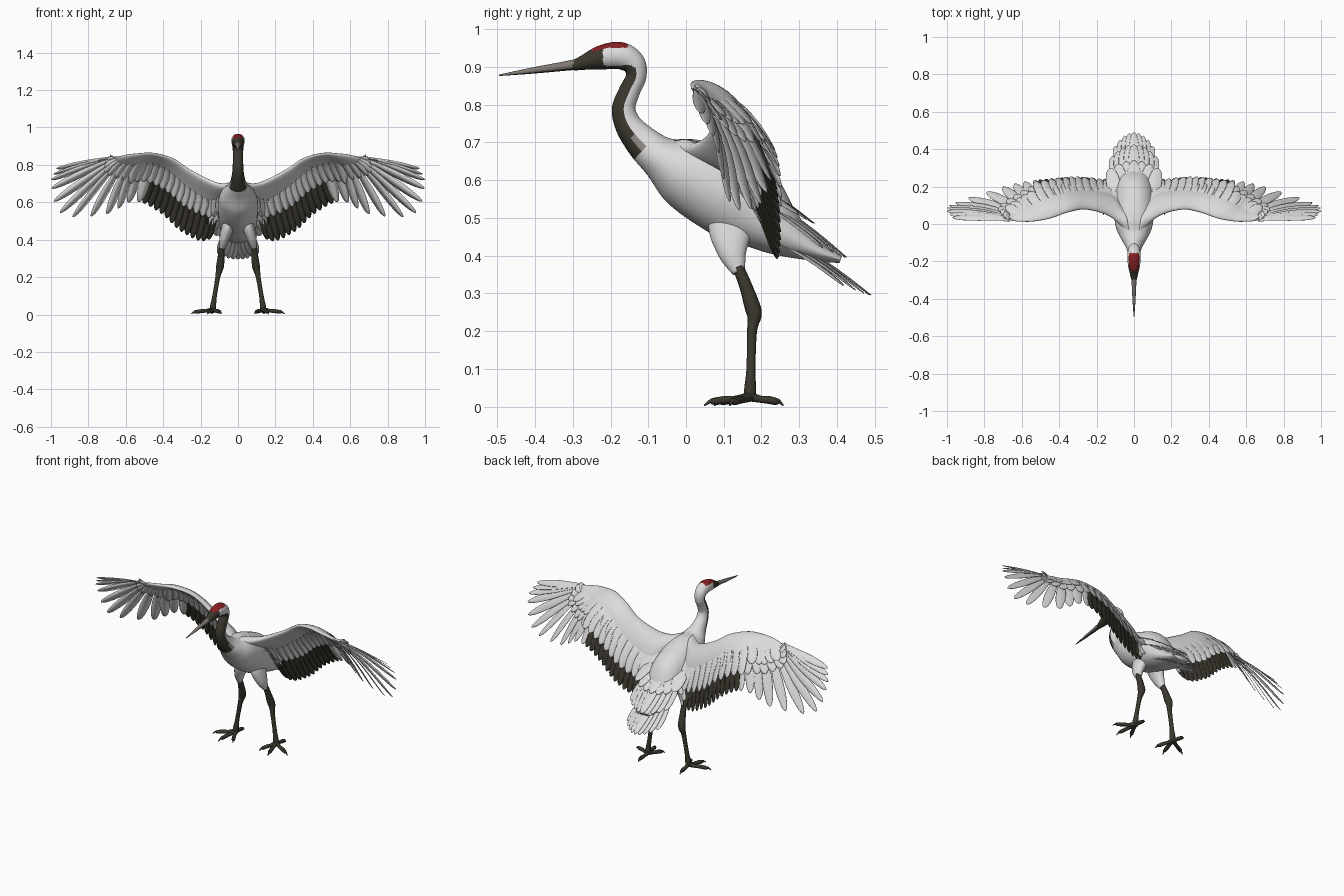
import bpy, bmesh, math
from mathutils import Vector as V

if "Cube" in bpy.data.objects:
    bpy.data.objects.remove(bpy.data.objects["Cube"])


def mat(name, r, g, b):
    m = bpy.data.materials.new(name)
    m.diffuse_color = (r, g, b, 1)
    m.use_nodes = True
    m.node_tree.nodes["Principled BSDF"].inputs["Base Color"].default_value = m.diffuse_color
    return m


WHITE = mat("plumage white", 0.72, 0.70, 0.70)
DARK = mat("charcoal", 0.042, 0.039, 0.027)
RED = mat("crown red", 0.24, 0.014, 0.016)
HORN = mat("beak horn", 0.22, 0.19, 0.17)
GREY = mat("neck grey", 0.28, 0.25, 0.23)


def spline(rows, t):
    """Catmull-Rom through rows of numbers, t in row units."""
    n = len(rows) - 1
    t = max(0, min(n, t))
    i = min(int(t), n - 1)
    f = t - i
    p1, p2 = rows[i], rows[i + 1]
    p0 = rows[i - 1] if i else [2 * a - b for a, b in zip(p1, p2)]
    p3 = rows[i + 2] if i + 2 <= n else [2 * b - a for a, b in zip(p1, p2)]
    return [b + .5 * f * (c - a + f * (2 * a - 5 * b + 4 * c - d + f * (3 * (b - c) + d - a)))
            for a, b, c, d in zip(p0, p1, p2, p3)]


def finish(name, bm, mats, mirror=False):
    bmesh.ops.recalc_face_normals(bm, faces=bm.faces[:])
    me = bpy.data.meshes.new(name)
    bm.to_mesh(me)
    bm.free()
    for m in mats:
        me.materials.append(m)
    for p in me.polygons:
        p.use_smooth = True
    ob = bpy.data.objects.new(name, me)
    bpy.context.collection.objects.link(ob)
    if mirror:
        ob.modifiers.new("mirror", 'MIRROR')
    return ob


def bridge(bm, rings, pick=None):
    """Skin a list of closed vertex rings and cap both ends."""
    n = len(rings[0])
    for i in range(len(rings) - 1):
        for j in range(n):
            k = (j + 1) % n
            f = bm.faces.new((rings[i][j], rings[i][k], rings[i + 1][k], rings[i + 1][j]))
            if pick:
                f.material_index = pick(i, j, f.calc_center_median())
    bm.faces.new(rings[0][::-1])
    f = bm.faces.new(rings[-1])
    if pick:
        f.material_index = pick(len(rings) - 2, 0, f.calc_center_median())


def tube(bm, rows, n=12, sub=4, pick=None):
    """Elliptical tube; rows are x, y, z, side radius, throat-side radius."""
    d = V(rows[-1][:3]) - V(rows[0][:3])
    ref = V((1, 0, 0)) if abs(d.x) < .7 * d.length else V((0, 1, 0))
    rings = []
    for i in range((len(rows) - 1) * sub + 1):
        t = i / sub
        x, y, z, ra, rb = spline(rows, t)
        T = (V(spline(rows, t + .1)[:3]) - V(spline(rows, t - .1)[:3])).normalized()
        S = (ref - T * ref.dot(T)).normalized()
        N = S.cross(T)
        rings.append([bm.verts.new(V((x, y, z)) + S * ra * math.cos(a) + N * rb * math.sin(a))
                      for a in (2 * math.pi * j / n for j in range(n))])
    bridge(bm, rings, pick)


def feather(bm, pos, side, normal, w, n=9, th=.0016):
    """Thin, nearly flat vane along pos(u), rounded at the tip."""
    rings = []
    for k in range(n + 1):
        u = 1 - (1 - k / n) ** 1.7
        ww = w * min(1, .45 + u) * math.sqrt(max(0.004, 1 - u ** 5))
        c = pos(u)
        rings.append([bm.verts.new(c + side * ww * a + normal * th * b) for a, b in
                      ((1, -.3), (.93, .6), (0, 1.2), (-.93, .6), (-1, -.3), (0, -.6))])
    bridge(bm, rings)


# Body, neck and head: one loft from tail root to face
BODY = [(0, .41, .39, .05, .01), (0, .34, .415, .075, .03), (0, .25, .465, .095, .068),
        (0, .16, .535, .104, .110), (0, .07, .583, .107, .108), (0, -.01, .626, .098, .092),
        (0, -.07, .662, .072, .058), (0, -.115, .70, .045, .046), (0, -.152, .745, .033, .036),
        (0, -.165, .79, .029, .031), (0, -.15, .835, .027, .028), (0, -.132, .875, .028, .027),
        (0, -.14, .91, .032, .032), (0, -.175, .93, .036, .036), (0, -.225, .925, .031, .032),
        (0, -.27, .912, .021, .02), (0, -.30, .903, .014, .013)]
SUB, AROUND = 16, 64


def body_colour(i, j, c):
    t = i / SUB
    throat = math.sin(2 * math.pi * (j + .5) / AROUND)
    if -.25 < c.y < -.155 and c.z > .951 + min(0, (c.y + .2) * .22):
        return 2
    if t > 12 and c.y < -.22 + max(0, .91 - c.z):
        return 1
    if 6.7 < t < 13.9 and throat > (0 if t < 11.5 else min(.75, (t - 11.5) * .6)):
        return 3 if t < 7.5 and throat < .35 else 1
    return 0


bm = bmesh.new()
tube(bm, BODY, AROUND, SUB, body_colour)
finish("body_neck_head", bm, [WHITE, DARK, RED, GREY])

# Beak with a dark lower edge
bm = bmesh.new()
tube(bm, [(0, -.275, .909, .016, .015), (0, -.33, .901, .012, .012),
          (0, -.41, .890, .008, .008), (0, -.495, .878, .002, .002)], 20, 4,
     lambda i, j, c: 1 if math.sin(2 * math.pi * (j + .5) / 20) > .5 else 0)
finish("beak", bm, [HORN, DARK])

# Legs and feet
bm = bmesh.new()
tube(bm, [(.03, .16, .56, .03, .05), (.048, .122, .485, .034, .062), (.071, .122, .415, .027, .041),
          (.086, .14, .355, .015, .017)], 24, 8)
finish("thigh", bm, [WHITE], True)
bm = bmesh.new()
tube(bm, [(x, y, z, r, r) for x, y, z, r in
          [(.086, .138, .37, .015), (.09, .158, .32, .017), (.095, .176, .265, .021),
           (.1, .181, .24, .019), (.108, .175, .20, .013), (.125, .172, .1, .012),
           (.133, .17, .045, .016), (.135, .17, .018, .015)]], 16, 5)
finish("leg", bm, [DARK], True)
bm = bmesh.new()
for tx, ty in [(.165, .048), (.25, .115), (.088, .075), (.14, .258)]:
    tube(bm, [(.135 + (tx - .135) * u, .17 + (ty - .17) * u, z, r, r) for u, z, r in
              [(0, .027, .014), (.3, .020, .010), (.55, .018, .011), (.78, .014, .010),
               (.84, .016, .006), (1, .003, .002)]], 10)
finish("toes", bm, [DARK], True)

# Wing surface: leading point, trailing point, camber per station
WING = [(.02, -.06, .685, .05, .22, .52, .035), (.12, .04, .705, .17, .24, .395, .035),
        (.25, .08, .77, .30, .25, .44, .03), (.35, .065, .835, .42, .245, .545, .033),
        (.45, .03, .862, .56, .23, .605, .035), (.54, .015, .86, .71, .195, .535, .03),
        (.60, .015, .853, .94, .12, .535, .025), (.64, .02, .845, 1.0, .08, .695, .015),
        (.66, .025, .84, .97, .035, .78, .005)]


def flat(s, c):
    r = spline(WING, s)
    return V(r[:3]).lerp(V(r[3:6]), c)


def frame(s, c):
    span = flat(min(8, s + .1), c) - flat(max(0, s - .1), c)
    chord = (flat(s, 1) - flat(s, 0)).normalized()
    span = (span - chord * span.dot(chord)).normalized()
    return span, span.cross(chord)


def surf(s, c, off=0):
    n = frame(s, .5)[1]
    return flat(s, c) + n * (off + spline(WING, s)[6] * 5.5 * c * (1 - c) ** 1.5)


def ramp(a, b, s0=4, s1=8):
    return lambda s: a + (b - a) * max(0, min(1, (s - s0) / (s1 - s0)))


roll = ramp(.10, -.38, 4.3, 6.5)


def feather_row(name, material, s0, s1, count, c0, c1, w, off, lift=0):
    """Vanes along the wing surface; lift raises the tips off it."""
    bm = bmesh.new()
    for k in range(count):
        s = s0 + (s1 - s0) * k / (count - 1)
        a, b = c0(s), c1(s)
        side, n = frame(s, .7)
        side = (side + n * roll(s)).normalized()
        n = side.cross(flat(s, 1) - flat(s, 0)).normalized()
        feather(bm, lambda u: surf(s, a + (b - a) * u, off + lift * u), side, n,
                w * ramp(1, .8, 5, 7)(s))
    finish(name, bm, [material], True)


# Fleshy leading part of the wing
arm_chord = ramp(.50, .12, 4, 7.5)
bm = bmesh.new()
rings = []
for i in range(65):
    s = i / 8
    cm = arm_chord(s)
    T = ramp(.036, .022, 0, 2)(s) * ramp(1, .35, 2, 8)(s)
    ring = []
    for k in range(24):
        a = 2 * math.pi * k / 24
        q = (1 - math.cos(a)) / 2
        ring.append(bm.verts.new(surf(s, cm * q, T * math.sin(a) * (1.25 - q) + .006 * q)))
    rings.append(ring)
bridge(bm, rings)
finish("wing_arm", bm, [WHITE], True)

# Wing feather rows
feather_row("tertials", WHITE, .1, .8, 4, ramp(.3, .3), ramp(.92, .92), .03, 0)
feather_row("secondaries", DARK, .9, 3.6, 13, ramp(.3, .3), ramp(1, 1), .026, 0)
feather_row("primaries", WHITE, 3.8, 8, 12, ramp(.25, .03), ramp(1, 1), .029, 0)
feather_row("greater_coverts", WHITE, .2, 3.9, 14, ramp(.2, .2), ramp(.73, .78, 0, 3), .031,
            .004, .030)
feather_row("primary_coverts", WHITE, 4.1, 7.2, 9, ramp(.2, .02), ramp(.76, .1, 4, 7.2),
            .031, .004, .014)
feather_row("median_coverts", WHITE, .2, 5.6, 17, ramp(.2, .06, 4, 6), ramp(.60, .33, 4, 5.6),
            .032, .007, .016)
feather_row("under_coverts", WHITE, .1, 4.4, 18, ramp(.15, .15), ramp(.63, .63), .026, -.008)
feather_row("under_primary_coverts", WHITE, 4.5, 7.2, 8, ramp(.15, .02, 4, 8),
            ramp(.6, .15, 4, 7.2), .024, -.006)

# Tail fan: layered rows of root -> tip vanes
LAYERS = [("tail_long", 9, .055, (.22, .47), .10, (.49, .295), .07, .028),
          ("tail_middle", 9, .085, (.18, .57), .115, (.425, .395), .06, .032),
          ("tail_upper", 7, .085, (.10, .635), .128, (.34, .485), .04, .040)]
for name, count, rx, root, tx, tip, sweep, w in LAYERS:
    bm = bmesh.new()
    for i in range(count):
        k = 2 * i / (count - 1) - 1
        A = V((rx * k, root[0], root[1] - .02 * k * k))
        B = V((tx * k, tip[0] - sweep * k * k, tip[1] + .03 * k * k))
        chord = (B - A).normalized()
        side = V((1, 0, -.2 * k))
        side = (side - chord * side.dot(chord)).normalized()
        n = side.cross(chord)
        feather(bm, lambda u: A.lerp(B, u) + n * (.010 * math.sin(math.pi * u) - .005 * abs(k)),
                side, n, w)
    finish(name, bm, [WHITE])
